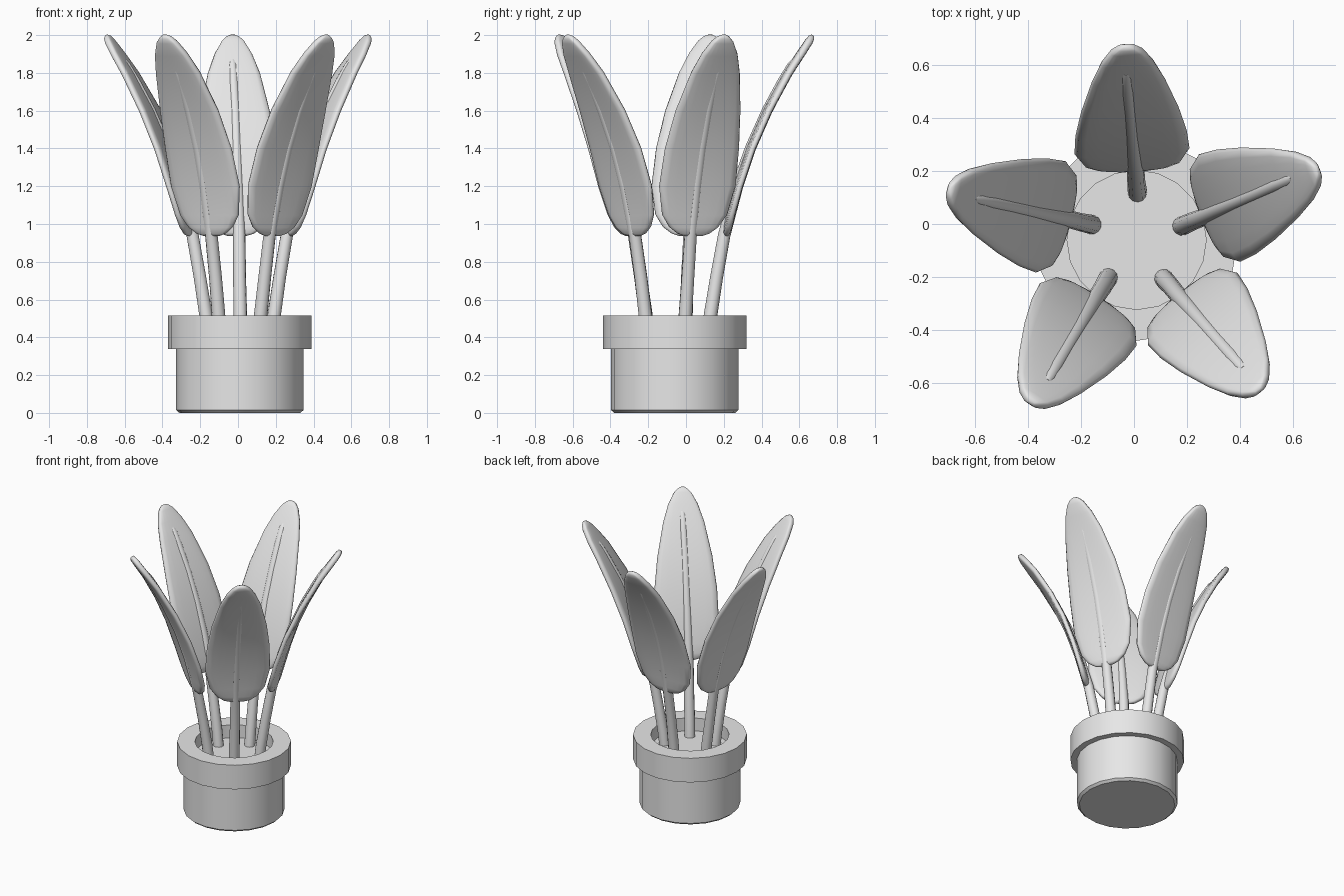
import bpy
import bmesh
from math import sin, cos, pi, radians, copysign
from mathutils import Vector, Matrix

if "Cube" in bpy.data.objects:
    bpy.data.objects.remove(bpy.data.objects["Cube"])

grey = bpy.data.materials.new("plain grey")
grey.use_nodes = True
grey.diffuse_color = (0.8, 0.8, 0.8, 1)
grey.node_tree.nodes["Principled BSDF"].inputs["Base Color"].default_value = (0.8, 0.8, 0.8, 1)

CENTRE = Vector((0.01, -0.06, 0))


def finish(bm, name, angle):
    bmesh.ops.recalc_face_normals(bm, faces=bm.faces)
    mesh = bpy.data.meshes.new(name)
    bm.to_mesh(mesh)
    bm.free()
    mesh.materials.append(grey)
    obj = bpy.data.objects.new(name, mesh)
    obj.location = CENTRE
    bpy.context.collection.objects.link(obj)
    bpy.ops.object.select_all(action="DESELECT")
    obj.select_set(True)
    bpy.context.view_layer.objects.active = obj
    bpy.ops.object.shade_smooth_by_angle(angle=radians(angle))
    return obj


def skin(rings):
    """Join equal closed rings of points into a capped tube."""
    bm = bmesh.new()
    loops = [[bm.verts.new(p) for p in ring] for ring in rings]
    n = len(loops[0])
    for a, b in zip(loops, loops[1:]):
        for i in range(n):
            j = (i + 1) % n
            bm.faces.new((a[i], a[j], b[j], b[i]))
    bm.faces.new(loops[0])
    bm.faces.new(loops[-1])
    return bm


def sweep(rows, sides, power):
    """Rows are side offset, outward distance, height, half width, half thickness."""
    centres = [Vector(r[:3]) for r in rows]
    rings = []
    for k, (c, row) in enumerate(zip(centres, rows)):
        along = centres[min(k + 1, len(rows) - 1)] - centres[max(k - 1, 0)]
        along.x = 0
        normal = Vector((1, 0, 0)).cross(along.normalized())
        ring = []
        for i in range(sides):
            a = 2 * pi * i / sides
            depth = copysign(abs(sin(a)) ** power, sin(a))
            ring.append(c + Vector((row[3] * cos(a), 0, 0)) + normal * row[4] * depth)
        rings.append(ring)
    return skin(rings)


# Pot: body, thick rim and recessed soil
profile = [(0.32, 0), (0.337, 0.015), (0.337, 0.337), (0.38, 0.337),
           (0.38, 0.515), (0.262, 0.515), (0.262, 0.42)]
SIDES = 20
finish(skin([[(r * cos(2 * pi * i / SIDES), r * sin(2 * pi * i / SIDES), z)
              for i in range(SIDES)] for r, z in profile]), "pot", 30)

# Leaf blade: outward distance, height, half width, half thickness
blade = [(0.272, 0.937, 0.05, 0.008), (0.274, 0.95, 0.09, 0.018),
         (0.281, 0.985, 0.14, 0.022), (0.295, 1.05, 0.185, 0.022),
         (0.335, 1.2, 0.217, 0.022), (0.403, 1.4, 0.21, 0.022),
         (0.492, 1.6, 0.184, 0.022), (0.602, 1.8, 0.138, 0.022),
         (0.668, 1.9, 0.1, 0.022), (0.711, 1.965, 0.06, 0.021),
         (0.725, 1.988, 0.035, 0.017), (0.732, 1.999, 0.014, 0.007)]
# Stem and midrib: side offset, outward distance, height, radius
stem = [(0.012, 0.176, 0.4, 0.036), (0.012, 0.19, 0.52, 0.036),
        (0.01, 0.222, 0.72, 0.034), (0.01, 0.262, 0.94, 0.033),
        (0.006, 0.332, 1.2, 0.031), (0.003, 0.401, 1.4, 0.029),
        (0, 0.49, 1.6, 0.028), (-0.004, 0.57, 1.75, 0.027),
        (-0.006, 0.62, 1.835, 0.025), (-0.008, 0.637, 1.865, 0.017)]

for k in range(5):
    turn = Matrix.Rotation(radians(3 + 72 * k), 4, "Z")
    leaf = sweep([(0, *row) for row in blade], 20, 0.4)
    bmesh.ops.transform(leaf, matrix=turn, verts=leaf.verts)
    finish(leaf, f"leaf_{k + 1}", 80)
    rib = sweep([(*row, row[3]) for row in stem], 12, 1)
    bmesh.ops.transform(rib, matrix=turn, verts=rib.verts)
    finish(rib, f"stem_{k + 1}", 60)
